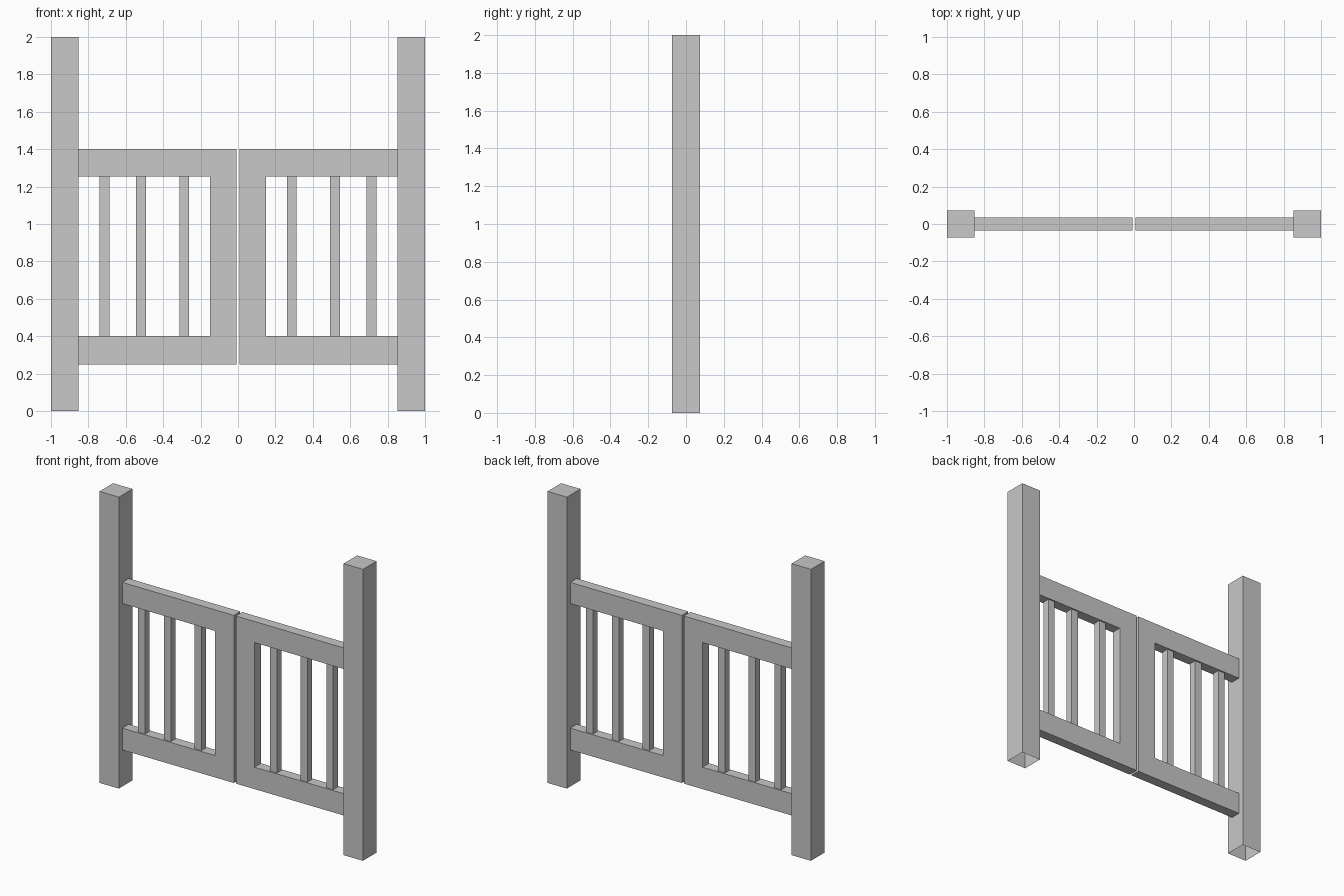
import bpy
import bmesh

if "Cube" in bpy.data.objects:
    bpy.data.objects.remove(bpy.data.objects["Cube"])

grey = bpy.data.materials.new("light_grey")
grey.diffuse_color = (0.58, 0.58, 0.58, 1.0)
grey.use_nodes = True
grey.node_tree.nodes["Principled BSDF"].inputs["Base Color"].default_value = grey.diffuse_color


def finish(name, bm):
    bmesh.ops.recalc_face_normals(bm, faces=bm.faces)
    mesh = bpy.data.meshes.new(name)
    bm.to_mesh(mesh)
    bm.free()
    mesh.materials.append(grey)
    obj = bpy.data.objects.new(name, mesh)
    bpy.context.collection.objects.link(obj)
    return obj


def prism(name, outline, depth, open_bottom=False):
    """Extrude an x-z outline along y, centred on y = 0."""
    bm = bmesh.new()
    face = bm.faces.new([bm.verts.new((x, -depth / 2, z)) for x, z in outline])
    res = bmesh.ops.extrude_face_region(bm, geom=[face], use_keep_orig=True)
    moved = [v for v in res["geom"] if isinstance(v, bmesh.types.BMVert)]
    bmesh.ops.translate(bm, verts=moved, vec=(0, depth, 0))
    bmesh.ops.recalc_face_normals(bm, faces=bm.faces)
    if open_bottom:
        under = [f for f in bm.faces if f.normal.z < -0.9]
        bmesh.ops.delete(bm, geom=under, context='FACES_ONLY')
    return finish(name, bm)


def rect(x0, x1, z0, z1):
    return [(x0, z0), (x1, z0), (x1, z1), (x0, z1)]


POST_IN, GAP, STILE = 0.853, 0.0075, 0.149
Z0, Z1, Z2, Z3 = 0.25, 0.40, 1.255, 1.40

for side, s in (("left", -1), ("right", 1)):
    # Square post, hollow underneath
    prism(side + "_post", rect(s * POST_IN, s * 1.0, 0, 2.0), 0.147, True)

    # Gate leaf frame: two rails joined by the meeting stile
    frame = [(GAP, Z0), (POST_IN, Z0), (POST_IN, Z1), (STILE, Z1),
             (STILE, Z2), (POST_IN, Z2), (POST_IN, Z3), (GAP, Z3)]
    prism(side + "_gate_frame", [(s * x, z) for x, z in frame], 0.07)

    # Upright bars
    for i, x in enumerate((0.287, 0.519, 0.714)):
        prism(f"{side}_gate_bar_{i + 1}",
              rect(s * (x - 0.026), s * (x + 0.026), Z1, Z2), 0.05)
